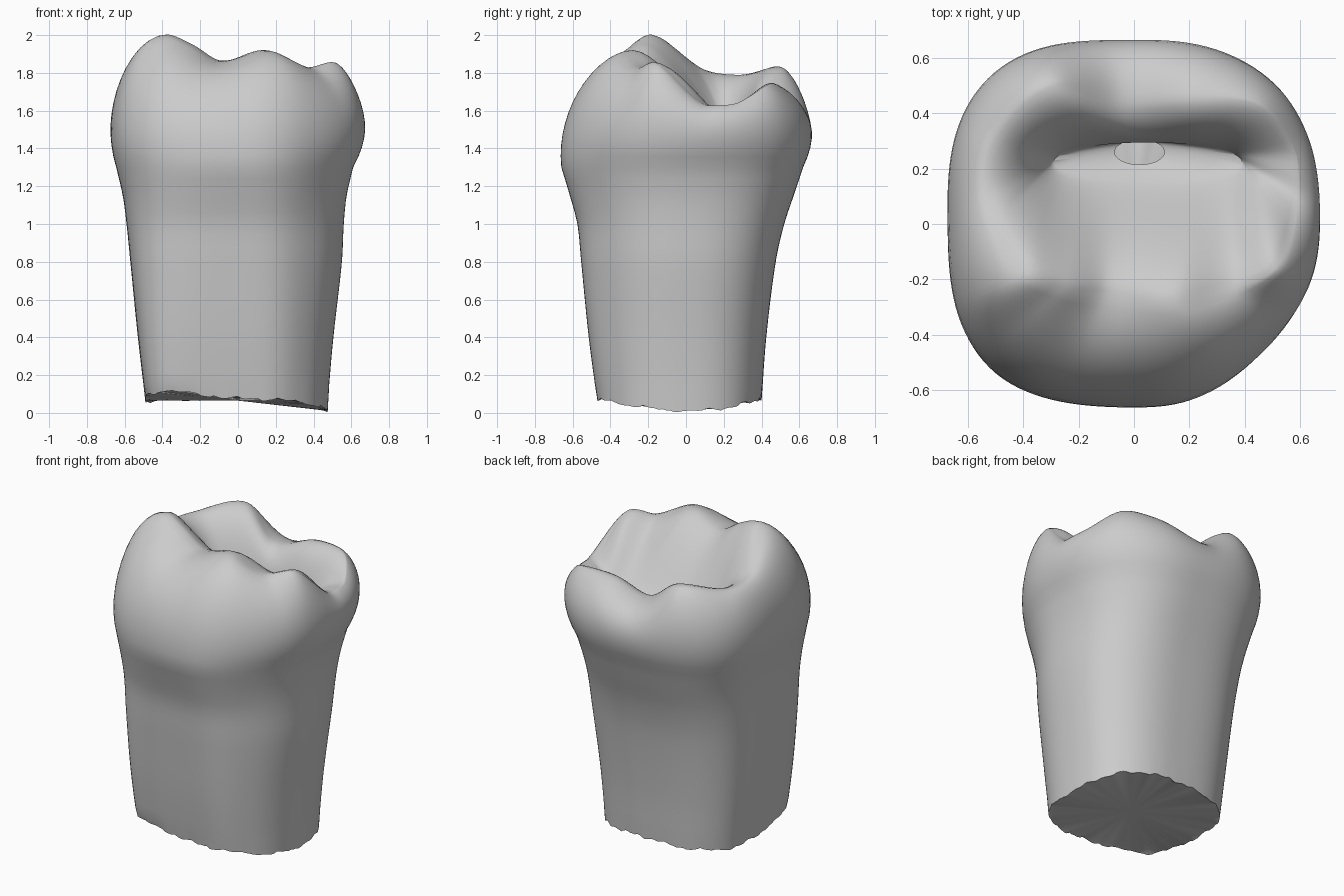
import bpy, bmesh, math, random
from mathutils import Vector

random.seed(4)
SEGMENTS = 144

if "Cube" in bpy.data.objects:
    bpy.data.objects.remove(bpy.data.objects["Cube"], do_unlink=True)

# Root and neck sections: height, then extents on -x, +x, -y, +y
SECTIONS = [
    (0.06, 0.49, 0.475, 0.47, 0.40),
    (0.40, 0.53, 0.505, 0.515, 0.425),
    (0.80, 0.57, 0.55, 0.555, 0.475),
    (1.00, 0.59, 0.56, 0.575, 0.52),
    (1.15, 0.61, 0.575, 0.615, 0.57),
    (1.30, 0.645, 0.61, 0.66, 0.62),
]
BULGE = (0.73, 0.76, 0.69, 0.75)

# Crest of the chewing surface: cusps, valleys and margins, anticlockwise
CREST = [
    (0.59, 0.08, 1.64), (0.595, 0.18, 1.63), (0.58, 0.27, 1.64),
    (0.45, 0.43, 1.735), (0.22, 0.45, 1.74), (-0.04, 0.44, 1.67),
    (-0.29, 0.50, 1.83), (-0.51, 0.29, 1.79), (-0.53, 0.09, 1.82),
    (-0.39, -0.175, 2.00), (-0.25, -0.225, 1.955), (-0.09, -0.24, 1.865),
    (0.15, -0.28, 1.92), (0.36, -0.24, 1.83), (0.52, -0.15, 1.85),
]


def smooth(keys, rows, t):
    """Smooth curve through rows placed at unevenly spaced keys."""
    last = len(keys) - 1
    i = next((k for k in range(last) if t <= keys[k + 1]), last - 1)

    def slope(k, c):
        a, b = max(k - 1, 0), min(k + 1, last)
        return (rows[b][c] - rows[a][c]) / (keys[b] - keys[a])

    h = keys[i + 1] - keys[i]
    u = (t - keys[i]) / h
    return [(1 + 2 * u) * (1 - u) ** 2 * rows[i][c]
            + u * u * (3 - 2 * u) * rows[i + 1][c]
            + h * u * (1 - u) * ((1 - u) * slope(i, c) - u * slope(i + 1, c))
            for c in range(len(rows[0]))]


def bezier(a, b, c, d, t):
    s = 1 - t
    return a * s ** 3 + b * 3 * s * s * t + c * 3 * s * t * t + d * t ** 3


def toward(angle, degrees):
    """Weight that is 1 at the given direction and 0 a quarter turn away."""
    return max(0, math.cos(angle - math.radians(degrees))) ** 2


def outline(angle, extents, z):
    """Point on a rounded square; each corner has its own roundness."""
    c, s = math.cos(angle), math.sin(angle)
    low = max(0, 1.3 - z)
    n = (2.85 + (0.35 * low - 0.85) * toward(angle, -45)
         - 0.4 * toward(angle, 45) + 2 * low * toward(angle, 225))
    a = extents[1] if c > 0 else extents[0]
    b = extents[3] if s > 0 else extents[2]
    r = (abs(c / a) ** n + abs(s / b) ** n) ** (-1 / n)
    return Vector((r * c, r * s, z))


# Cyclic crest lookup by angle
turn = 2 * math.pi
ordered = sorted((math.atan2(p[1], p[0]) % turn, p) for p in CREST)
padded = ([(a - turn, p) for a, p in ordered[-3:]] + ordered
          + [(a + turn, p) for a, p in ordered[:3]])
crest_keys = [a for a, p in padded]
crest_rows = [p for a, p in padded]
heights = [row[0] for row in SECTIONS]
extents = [row[1:] for row in SECTIONS]


def break_height(angle):
    """Smooth height of the broken root edge."""
    c = math.cos(angle)
    return (0.075 - 0.065 * max(c, 0) ** 3 - 0.015 * max(-c, 0) ** 2
            + 0.045 * toward(angle, 228) ** 5)


def meridian(angle):
    """One strip of points from the broken root edge up and into the pit."""
    c, s = math.cos(angle), math.sin(angle)
    edge = (break_height(angle) + 0.006 * math.sin(11 * angle)
            + 0.004 * math.sin(27 * angle + 1) + random.uniform(-0.004, 0.004))
    points = [outline(angle, extents[0], edge)]
    for k in range(20):
        z = 0.16 + 1.14 * k / 19
        points.append(outline(angle, smooth(heights, extents, z), z))
    # Crown wall, with fuller shoulders at the back and on -x
    base = points[-1]
    crest = Vector(smooth(crest_keys, crest_rows, angle))
    fullness = 0.66 + 0.14 * max(s, -c, 0)
    shoulder = crest + (base - crest) * fullness
    shoulder.z = crest.z
    bulge = outline(angle, BULGE, 1.57)
    points += [bezier(base, bulge, shoulder, crest, k / 14) for k in range(1, 15)]
    # Slope into the central fissure, fuller on the back cusps
    groove = Vector((0.05 + 0.34 * c, 0.225 + 0.07 * s, 1.50))
    lip = crest.lerp(groove, 0.35 + 0.3 * max(s, 0))
    lip.z = crest.z - 0.01
    foot = crest.lerp(groove, 0.8 + 0.15 * max(s, 0))
    foot.z = 1.56
    points += [bezier(crest, lip, foot, groove, k / 12) for k in range(1, 13)]
    # Open pit
    pit = Vector((0.02 + 0.09 * c, 0.26 + 0.045 * s, 1.46))
    points += [groove.lerp(pit, k / 3) for k in range(1, 4)]
    return points


# Tooth surface
bm = bmesh.new()
angles = [turn * k / SEGMENTS for k in range(SEGMENTS)]
strips = [[bm.verts.new(p) for p in meridian(a)] for a in angles]
for k in range(SEGMENTS):
    a, b = strips[k], strips[(k + 1) % SEGMENTS]
    for j in range(len(a) - 1):
        bm.faces.new((a[j], b[j], b[j + 1], a[j + 1]))

# Broken underside: a narrow rim, then a shallow fan
rim = []
for angle in angles:
    p = outline(angle, extents[0], 0) * 0.94
    p.z = break_height(angle) + 0.004
    rim.append(bm.verts.new(p))
middle = bm.verts.new((0, -0.03, 0.065))
for k in range(SEGMENTS):
    n = (k + 1) % SEGMENTS
    bm.faces.new((strips[n][0], strips[k][0], rim[k], rim[n]))
    bm.faces.new((rim[n], rim[k], middle))

mesh = bpy.data.meshes.new("tooth")
bm.to_mesh(mesh)
bm.free()
tooth = bpy.data.objects.new("tooth", mesh)
bpy.context.collection.objects.link(tooth)

# Plain grey material
grey = bpy.data.materials.new("plain grey")
grey.use_nodes = True
colour = (0.6, 0.6, 0.6, 1)
grey.diffuse_color = colour
grey.node_tree.nodes["Principled BSDF"].inputs["Base Color"].default_value = colour
mesh.materials.append(grey)

bpy.context.view_layer.objects.active = tooth
tooth.select_set(True)
bpy.ops.object.shade_smooth_by_angle(angle=math.radians(50))
